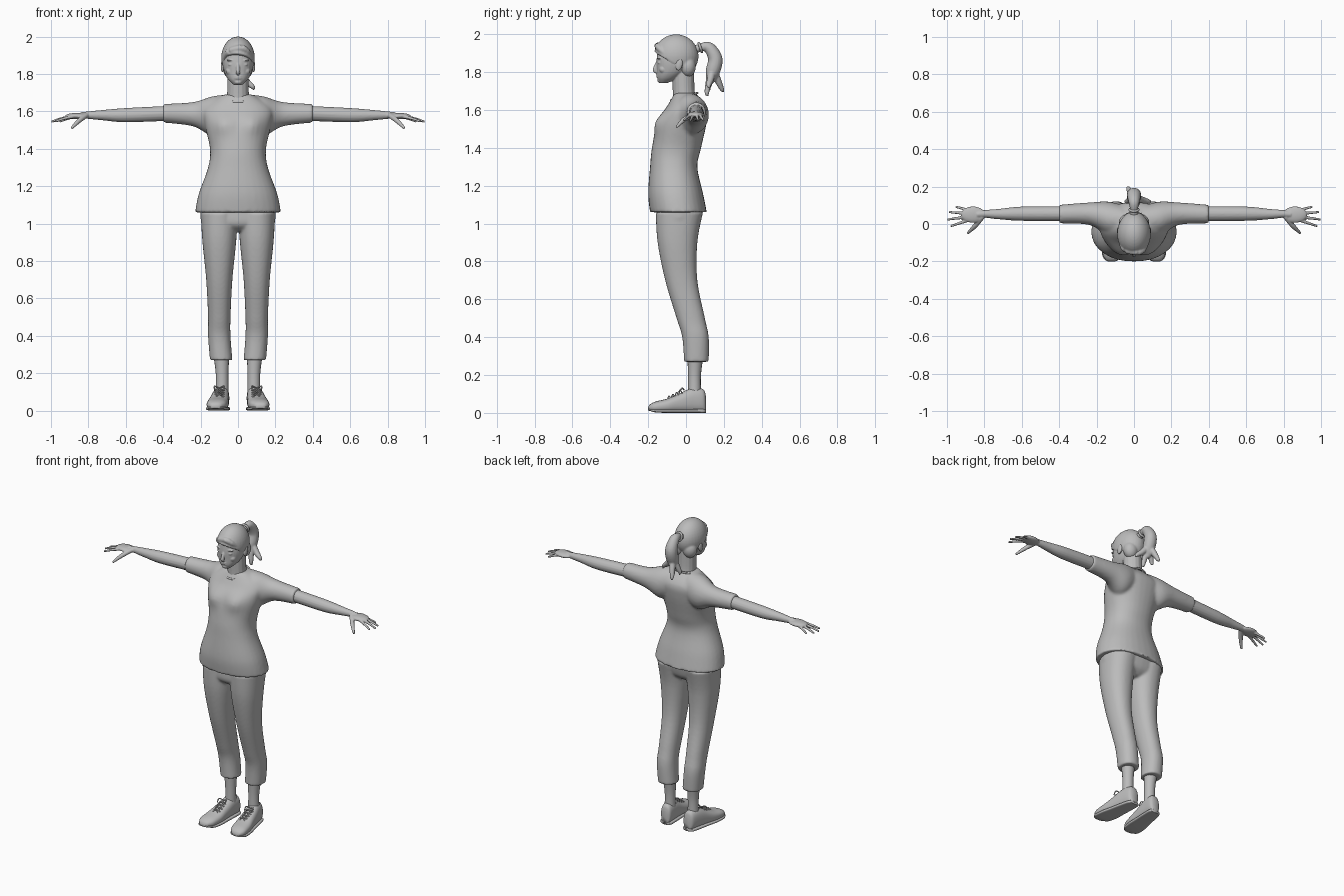
import bpy, bmesh, math
from mathutils import Vector, Matrix

if "Cube" in bpy.data.objects:
    bpy.data.objects.remove(bpy.data.objects["Cube"], do_unlink=True)

# One plain grey for the whole figure
grey = bpy.data.materials.new("plain_grey")
grey.use_nodes = True
grey.diffuse_color = (0.5, 0.5, 0.5, 1)
grey.node_tree.nodes["Principled BSDF"].inputs["Base Color"].default_value = grey.diffuse_color
SIDES = {"left": 1, "right": -1}


def curve_value(before, start, end, after, t):
    """Smooth curve through start and end, steered by their neighbours."""
    leave, arrive = (end - before) / 2, (after - start) / 2
    ease = t * t * (3 - 2 * t)
    return start + (end - start) * ease + t * (1 - t) * (leave * (1 - t) - arrive * t)


def spline(rows, steps=6):
    padded = [rows[0], *rows, rows[-1]]
    filled = []
    for window in zip(padded, padded[1:], padded[2:], padded[3:]):
        for step in range(steps):
            filled.append([curve_value(*values, step / steps) for values in zip(*window)])
    return filled + [rows[-1]]


def around(count):
    return [math.tau * k / count for k in range(count)]


def skin(bm, rings):
    """Join rings of points into a closed surface."""
    loops = [[bm.verts.new(point) for point in ring] for ring in rings]
    for lower, upper in zip(loops, loops[1:]):
        for k in range(len(lower)):
            bm.faces.new((lower[k - 1], lower[k], upper[k], upper[k - 1]))
    bm.faces.new(loops[0])
    bm.faces.new(loops[-1])


def loft(bm, axis, rows, power=2.2, side=1):
    """Rows: place on the axis, middle and half width of one direction, limits of the other."""
    rings = []
    for place, middle, half, low, high in spline(rows):
        ring = []
        for angle in around(32):
            c, s = math.cos(angle), math.sin(angle)
            a = middle + half * math.copysign(abs(c) ** (2 / power), c)
            b = (low + high) / 2 + (high - low) / 2 * math.copysign(abs(s) ** (2 / power), s)
            x, y, z = {"x": (place, a, b), "y": (a, place, b), "z": (a, b, place)}[axis]
            ring.append((x * side, y, z))
        rings.append(ring)
    skin(bm, rings)


def upright(bm, rows):
    """Loft centred on x: height, half width, front, back."""
    loft(bm, "z", [(z, 0, half, front, back) for z, half, front, back in rows])


def tube(bm, points, side=1):
    """Round limb through (x, y, z, radius) points."""
    points = spline(points)
    rings = []
    for k, (x, y, z, radius) in enumerate(points):
        ahead = Vector(points[min(k + 1, len(points) - 1)][:3])
        along = (ahead - Vector(points[max(k - 1, 0)][:3])).normalized()
        across = along.cross(Vector((0, 0, 1)) if abs(along.x) > .7 else Vector((1, 0, 0))).normalized()
        over = along.cross(across)
        ring = []
        for angle in around(16):
            p = Vector((x, y, z)) + radius * (math.cos(angle) * across + math.sin(angle) * over)
            ring.append((p.x * side, p.y, p.z))
        rings.append(ring)
    skin(bm, rings)


def hoop(bm, centre, wide, deep, thickness):
    """Thin closed band around an oval spanned by two vectors."""
    rings = []
    for angle in around(40):
        spoke = math.cos(angle) * Vector(wide) + math.sin(angle) * Vector(deep)
        normal = Vector(wide).cross(Vector(deep)).normalized()
        rings.append([bm.verts.new(Vector(centre) + spoke + thickness *
                                   (math.cos(turn) * spoke.normalized() + math.sin(turn) * normal))
                      for turn in around(8)])
    for k, ring in enumerate(rings):
        for j in range(len(ring)):
            bm.faces.new((rings[k - 1][j - 1], rings[k - 1][j], ring[j], ring[j - 1]))


def ball(bm, centre, radii, tilt=0):
    matrix = Matrix.Translation(centre) @ Matrix.Rotation(tilt, 4, "X") @ Matrix.Diagonal((*radii, 1))
    bmesh.ops.create_uvsphere(bm, u_segments=32, v_segments=20, radius=1, matrix=matrix)


def finish(name, bm, voxel=0, soften=4):
    bmesh.ops.recalc_face_normals(bm, faces=bm.faces)
    mesh = bpy.data.meshes.new(name)
    bm.to_mesh(mesh)
    bm.free()
    mesh.materials.append(grey)
    mesh.shade_smooth()
    part = bpy.data.objects.new(name, mesh)
    bpy.context.collection.objects.link(part)
    if voxel:  # fuse overlapping volumes into one skin
        fuse = part.modifiers.new("fuse", "REMESH")
        fuse.mode, fuse.voxel_size, fuse.use_smooth_shade = "VOXEL", voxel, True
        part.modifiers.new("soften", "SMOOTH").iterations = soften


# Shirt: torso, bust and sleeves
bm = bmesh.new()
upright(bm, [(1.06, .23, -.19, .11), (1.16, .21, -.2, .09), (1.3, .16, -.19, .06), (1.4, .15, -.18, .08),
             (1.54, .18, -.15, .11), (1.62, .18, -.1, .11), (1.69, .08, -.06, .05)])
for vert in bm.verts:
    if vert.co.y < 0:
        away = math.hypot(abs(vert.co.x) - .08, vert.co.z - 1.53) / .05
        vert.co.y -= .02 * math.exp(-away * away)
for side in SIDES.values():
    loft(bm, "x", [(.06, .02, .08, 1.5, 1.69), (.14, .03, .09, 1.47, 1.68),
                   (.24, .055, .06, 1.52, 1.65), (.4, .053, .05, 1.54, 1.64)], 2, side)
finish("shirt", bm, .009, 6)

# Collar band
bm = bmesh.new()
hoop(bm, (0, -.01, 1.67), (.08, 0, 0), (0, .07, .02), .006)
finish("collar", bm)

# Trousers: pelvis and legs
bm = bmesh.new()
upright(bm, [(.96, .08, -.11, .03), (1, .19, -.15, .07), (1.09, .2, -.15, .09)])
for side in SIDES.values():
    loft(bm, "z", [(.27, .09, .06, -.01, .12), (.4, .1, .06, -.02, .12), (.5, .1, .06, -.05, .1),
                   (.7, .1, .07, -.11, .06), (.9, .1, .09, -.15, .06), (1.06, .1, .1, -.16, .09)], side=side)
finish("trousers", bm, .008)

for label, side in SIDES.items():
    # Arm and palm
    bm = bmesh.new()
    tube(bm, [(.36, .055, 1.59, .04), (.6, .055, 1.58, .038), (.72, .053, 1.58, .028),
              (.8, .054, 1.58, .02), (.84, .05, 1.58, .016)], side)
    ball(bm, (.86 * side, .05, 1.575), (.065, .044, .017))
    # Fingers fan out from the wrist
    for finger in range(4):
        angle = .2 * finger - .33
        reach = .2 - .01 * (finger - 1) ** 2
        tube(bm, [(.8 + reach * part * math.cos(angle), .05 + reach * part * math.sin(angle),
                   1.58 - .035 * part ** 2, .013 - .007 * part) for part in (.4, .6, .8, 1)], side)
    tube(bm, [(.81, .04, 1.58, .014), (.85, -.01, 1.55, .013), (.89, -.05, 1.51, .007)], side)
    finish(label + "_arm", bm, .004)

    # Ankle
    bm = bmesh.new()
    tube(bm, [(.085, .045, .08, .035), (.085, .045, .2, .034), (.09, .05, .32, .045)], side)
    finish(label + "_ankle", bm)

    # Shoe upper and sole share one outline: place, half width, top
    outline = [(.105, .02, .09), (.09, .036, .125), (.03, .044, .13), (-.04, .05, .1),
               (-.1, .056, .075), (-.16, .052, .06), (-.19, .034, .045), (-.2, .016, .03)]
    for part, grow, power in (("_shoe", 0, 2.4), ("_sole", .004, 4)):
        bm = bmesh.new()
        rows = [(y, .095 - y / 8, half + grow, max(0, -y - .15) / 4, min(top, .02) if grow else top)
                for y, half, top in outline]
        loft(bm, "y", rows, power, side)
        finish(label + part, bm)

    # Crossed laces and bow
    bm = bmesh.new()
    for across in (-.025, .025):
        for row in range(4):
            y, z = -.02 - .02 * row, .115 - .01 * row
            tube(bm, [(.1 - across, y, z - .01, .003), (.1, y - .01, z + .003, .003),
                      (.1 + across, y - .02, z - .02, .003)], side)
        tube(bm, [(.1, -.01, .12, .003), (.1 + across, -.02, .13, .004), (.1 + across, -.04, .11, .003)], side)
    finish(label + "_laces", bm)

# Head: neck, skull and jaw
bm = bmesh.new()
tube(bm, [(0, -.005, 1.62, .065), (0, -.012, 1.7, .058), (0, -.015, 1.82, .058)])
upright(bm, [(1.742, .022, -.14, -.1), (1.77, .052, -.152, -.04), (1.81, .073, -.154, .01),
             (1.87, .083, -.155, .05), (1.95, .07, -.14, .04), (1.98, .035, -.1, 0)])
# Nose, lips and chin
tube(bm, [(0, -.147, 1.86, .008), (0, -.165, 1.812, .011), (0, -.15, 1.8, .007)])
for height in (1.777, 1.786):
    ball(bm, (0, -.148, height), (.022, .01, .005))
ball(bm, (0, -.14, 1.757), (.02, .012, .012))
# Eyes, brows, cheeks and ears
for side in SIDES.values():
    ball(bm, (.035 * side, -.137, 1.85), (.018, .013, .008))
    ball(bm, (.036 * side, -.14, 1.873), (.025, .012, .005))
    ball(bm, (.042 * side, -.12, 1.815), (.024, .022, .022))
    ball(bm, (.083 * side, -.036, 1.84), (.009, .018, .032), -.2)
finish("head", bm, .0035, 2)

# Hair cap, cut along the hairline
bm = bmesh.new()
ball(bm, (0, -.052, 1.885), (.09, .118, .115))
everything = bm.verts[:] + bm.edges[:] + bm.faces[:]
cut = bmesh.ops.bisect_plane(bm, geom=everything, plane_co=(0, -.16, 1.905),
                             plane_no=(.1, .5, 1), clear_inner=True)["geom_cut"]
bmesh.ops.edgeloop_fill(bm, edges=[edge for edge in cut if isinstance(edge, bmesh.types.BMEdge)])
# Side locks, nape and swept fringe
for side in SIDES.values():
    ball(bm, (.066 * side, -.06, 1.875), (.02, .045, .05), .3)
    ball(bm, (.035 * side, .01, 1.83), (.046, .042, .055))
    tube(bm, [(.02, -.15, 1.94, .018), (.05 * side, -.135, 1.92, .016), (.08 * side, -.07, 1.86, .008)])
finish("hair", bm, .005)

# Ponytail with loose ends
bm = bmesh.new()
tube(bm, [(0, .04, 1.915, .024), (0, .075, 1.93, .021), (0, .12, 1.93, .03), (0, .155, 1.87, .038),
          (0, .14, 1.8, .037), (0, .125, 1.74, .016)])
for x, y, z in ((.08, .12, 1.73), (-.03, .19, 1.71), (.02, .11, 1.69), (-.04, .12, 1.72)):
    tube(bm, [(0, .14, 1.82, .02), (x / 2, (y + .14) / 2, 1.765, .019), (x, y, z, .012), (x, y + .01, z - .015, .003)])
finish("ponytail", bm, .005)

# Hair tie
bm = bmesh.new()
hoop(bm, (0, .076, 1.93), (.023, 0, 0), (0, -.008, .023), .007)
finish("hair_tie", bm)
